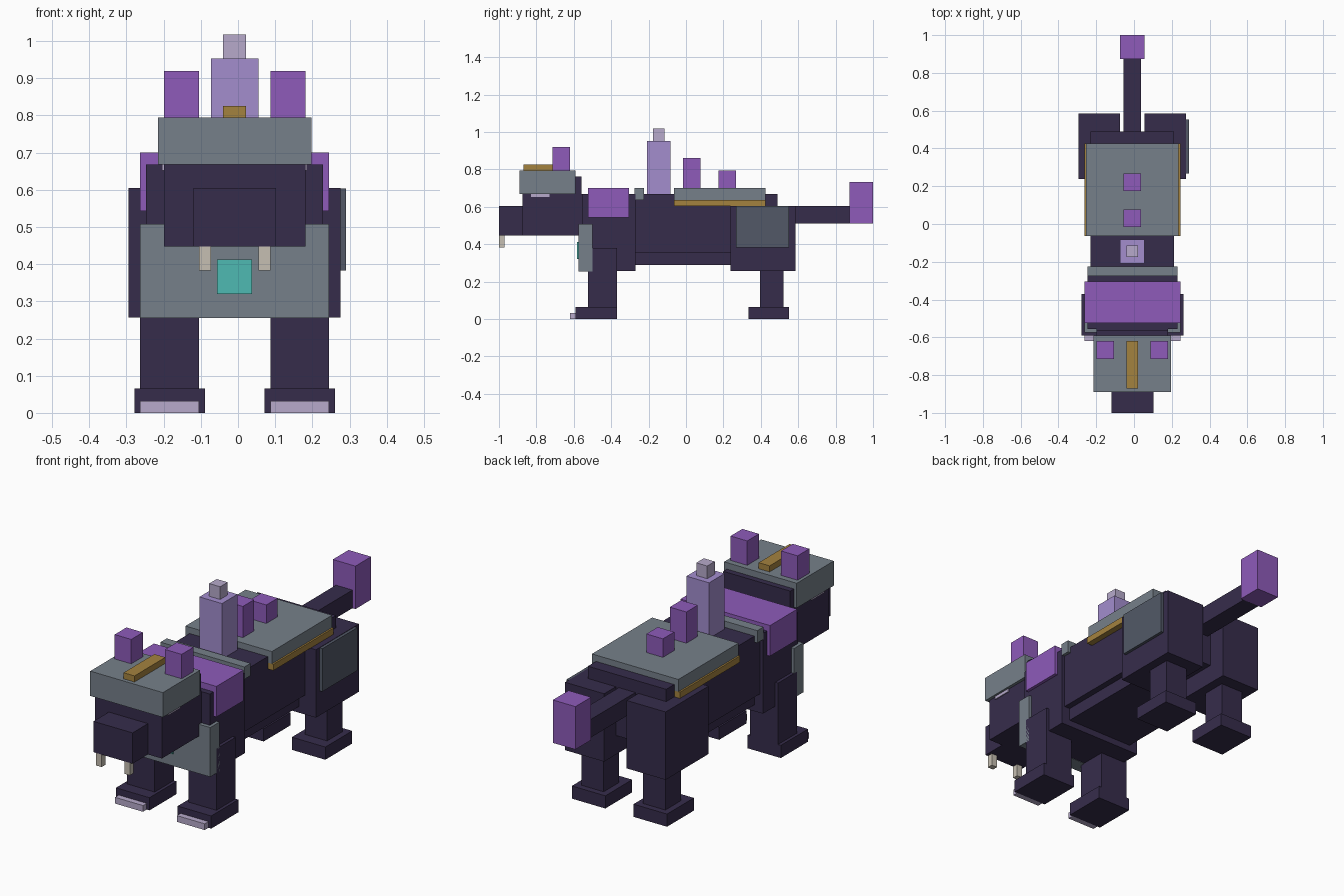
import bpy

cube = bpy.data.objects.get("Cube")
if cube:
    bpy.data.objects.remove(cube, do_unlink=True)

AXIS = -0.009  # middle of the left-right symmetry


def to_linear(c):
    c /= 255
    return c / 12.92 if c <= 0.04 else ((c + 0.055) / 1.055) ** 2.4


def material(name, r, g, b):
    m = bpy.data.materials.new(name)
    m.use_nodes = True
    col = (to_linear(r), to_linear(g), to_linear(b), 1)
    m.diffuse_color = col
    m.node_tree.nodes["Principled BSDF"].inputs["Base Color"].default_value = col
    return m


hide = material("dark violet hide", 54, 44, 75)
purple = material("purple", 142, 91, 186)
armor = material("grey armor", 118, 128, 138)
slate = material("slate panel", 82, 89, 103)
lavender = material("lavender crystal", 163, 141, 206)
pale = material("pale lavender", 183, 170, 203)
gold = material("gold trim", 164, 130, 62)
teal = material("teal gem", 78, 186, 178)
bone = material("bone", 198, 191, 178)


def box(name, mat, x, y, z):
    """Box spanning the given (low, high) ranges."""
    bpy.ops.mesh.primitive_cube_add(size=1, location=[sum(r) / 2 for r in (x, y, z)])
    ob = bpy.context.object
    ob.name = name
    ob.scale = [r[1] - r[0] for r in (x, y, z)]
    ob.data.materials.append(mat)
    return ob


def mid(name, mat, half, y, z):
    """Box centred on the symmetry plane."""
    return box(name, mat, (AXIS - half, AXIS + half), y, z)


def pair(name, mat, inner, outer, y, z):
    """Left and right copies at the given distances from the symmetry plane."""
    box("left_" + name, mat, (AXIS + inner, AXIS + outer), y, z)
    box("right_" + name, mat, (AXIS - outer, AXIS - inner), y, z)


# Body
mid("shoulders", hide, 0.238, (-0.555, -0.27), (0.257, 0.668))
mid("trunk", hide, 0.222, (-0.27, 0.49), (0.355, 0.668))
mid("belly", hide, 0.19, (-0.27, 0.3), (0.29, 0.355))

# Head
mid("head", hide, 0.19, (-0.875, -0.55), (0.447, 0.668))
mid("nape", hide, 0.19, (-0.62, -0.56), (0.6, 0.762))
mid("snout", hide, 0.111, (-1.0, -0.87), (0.447, 0.605))
pair("tusk", bone, 0.064, 0.096, (-1.0, -0.97), (0.383, 0.447))
pair("eye", pale, 0.19, 0.195, (-0.83, -0.73), (0.652, 0.668))
mid("helmet", armor, 0.206, (-0.89, -0.59), (0.668, 0.795))
mid("helmet_crest", gold, 0.031, (-0.87, -0.62), (0.795, 0.826))
pair("ear", purple, 0.096, 0.19, (-0.715, -0.62), (0.795, 0.92))

# Chest and shoulder armor
mid("chest_plate", armor, 0.254, (-0.575, -0.5), (0.255, 0.508))
mid("chest_gem", teal, 0.047, (-0.583, -0.57), (0.32, 0.413))
mid("mantle", purple, 0.254, (-0.525, -0.305), (0.543, 0.7))
mid("shoulder_band", armor, 0.238, (-0.275, -0.225), (0.637, 0.7))

# Back armor and spines
mid("back_plate", armor, 0.245, (-0.063, 0.425), (0.637, 0.7))
pair("back_trim", gold, 0.2, 0.254, (-0.063, 0.425), (0.605, 0.637))
mid("crystal_tower", lavender, 0.064, (-0.208, -0.083), (0.66, 0.953))
mid("crystal_tip", pale, 0.031, (-0.176, -0.115), (0.953, 1.018))
for label, start, top in (("front", -0.015, 0.86), ("rear", 0.175, 0.795)):
    mid(label + "_spine", purple, 0.047, (start, start + 0.092), (0.7, top))

# Front legs
pair("front_leg", hide, 0.096, 0.254, (-0.525, -0.37), (0.065, 0.38))
pair("front_foot", hide, 0.08, 0.27, (-0.59, -0.37), (0, 0.065))
pair("front_claw", pale, 0.096, 0.254, (-0.62, -0.59), (0, 0.032))

# Hind legs
pair("thigh", hide, 0.064, 0.285, (0.237, 0.585), (0.257, 0.605))
pair("hind_leg", hide, 0.112, 0.238, (0.395, 0.52), (0.065, 0.26))
pair("hind_foot", hide, 0.08, 0.27, (0.335, 0.552), (0, 0.065))
box("left_thigh_panel", slate, (0.275, 0.291), (0.268, 0.552), (0.383, 0.603))

# Tail
mid("tail", hide, 0.047, (0.48, 0.875), (0.512, 0.605))
mid("tail_tip", purple, 0.064, (0.873, 1.0), (0.512, 0.732))
